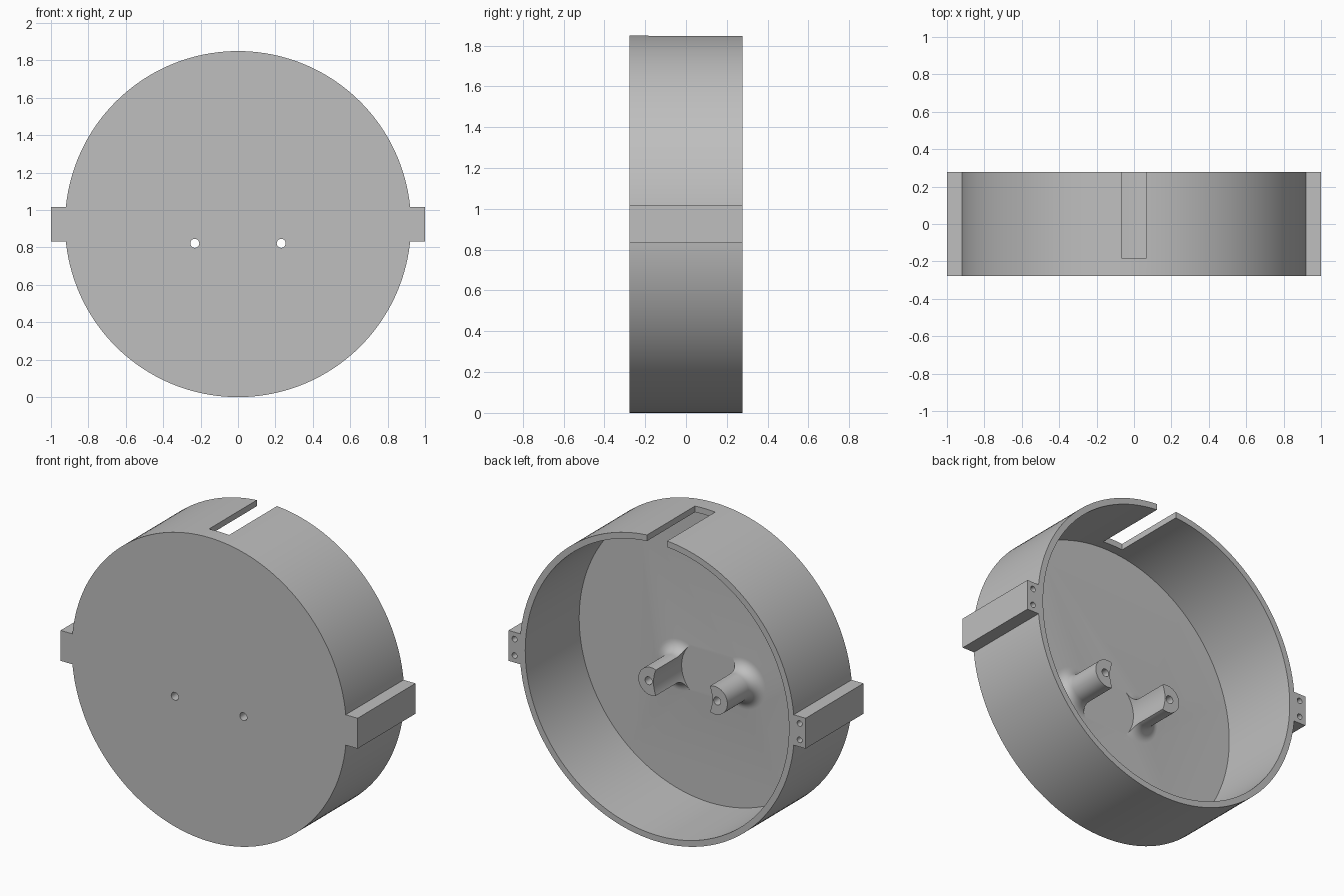
import bpy, bmesh, math
from mathutils import Matrix, Vector

if "Cube" in bpy.data.objects:
    bpy.data.objects.remove(bpy.data.objects["Cube"], do_unlink=True)

R, HALF, WALL = 0.925, 0.278, 0.037      # drum radius, half depth, wall thickness
FLOOR = -HALF + WALL                     # inner face of the front plate
POST_Z = 0.822

grey = bpy.data.materials.new("plain grey")
grey.use_nodes = True
grey.diffuse_color = (0.52, 0.52, 0.52, 1)
grey.node_tree.nodes["Principled BSDF"].inputs["Base Color"].default_value = grey.diffuse_color


def finish(bm, name):
    bmesh.ops.recalc_face_normals(bm, faces=bm.faces)
    mesh = bpy.data.meshes.new(name)
    bm.to_mesh(mesh)
    bm.free()
    mesh.materials.append(grey)
    obj = bpy.data.objects.new(name, mesh)
    bpy.context.collection.objects.link(obj)
    return obj


def lathe(name, profile, x, z, steps):
    """Turn (radius, y) points around an axis parallel to y."""
    bm = bmesh.new()
    rings = []
    for r, y in profile:
        ring = []
        for i in range(steps):
            a = 2 * math.pi * i / steps
            ring.append(bm.verts.new((x + r * math.cos(a), y, z + r * math.sin(a))))
        rings.append(ring)
    for a, b in zip(rings, rings[1:]):
        for i in range(steps):
            j = (i + 1) % steps
            bm.faces.new((a[i], a[j], b[j], b[i]))
    bm.faces.new(rings[0])
    bm.faces.new(rings[-1])
    return finish(bm, name)


def rod(name, r, y0, y1, x, z, steps=32):
    return lathe(name, [(r, y0), (r, y1)], x, z, steps)


def box(name, x0, x1, y0, y1, z0, z1):
    bm = bmesh.new()
    size = Matrix.Diagonal((x1 - x0, y1 - y0, z1 - z0, 1))
    mid = Matrix.Translation(Vector((x0 + x1, y0 + y1, z0 + z1)) / 2)
    bmesh.ops.create_cube(bm, size=1, matrix=mid @ size)
    return finish(bm, name)


def combine(target, tool, operation):
    """Apply a boolean and discard the tool object."""
    mod = target.modifiers.new("combine", 'BOOLEAN')
    mod.operation, mod.solver, mod.object = operation, 'EXACT', tool
    bpy.context.view_layer.objects.active = target
    bpy.ops.object.modifier_apply(modifier=mod.name)
    bpy.data.objects.remove(tool, do_unlink=True)


# Round drum, open at the back
housing = rod("housing", R, -HALF, HALF, 0, R, 160)

# Side lugs
for s in (-1, 1):
    x0, x1 = sorted((s * 0.8, s))
    combine(housing, box("lug", x0, x1, -HALF, HALF, R - 0.0925, R + 0.0925), 'UNION')

# Hollow interior and the slot in the top of the wall
combine(housing, rod("hollow", R - WALL, FLOOR, 0.5, 0, R, 160), 'DIFFERENCE')
combine(housing, box("slot", -0.068, 0.068, -0.183, 0.5, 1.7, 2), 'DIFFERENCE')

# Screw posts with flared feet, hollowed on the side facing the middle
POST_R, FLARE = 0.085, 0.07
for s in (-1, 1):
    profile = [(POST_R + FLARE, FLOOR - 0.018)]
    for i in range(9):
        a = math.pi / 2 * i / 8
        profile.append((POST_R + FLARE * (1 - math.sin(a)), FLOOR + FLARE * (1 - math.cos(a))))
    profile.append((POST_R, 0.03))
    post = lathe("post", profile, s * 0.215, POST_Z, 48)
    combine(post, rod("scoop", 0.198, -0.5, 0.5, 0, POST_Z, 96), 'DIFFERENCE')
    combine(housing, post, 'UNION')

# Screw holes: through the posts, and blind ones in the back of each lug
for s in (-1, 1):
    combine(housing, rod("post_hole", 0.024, -0.5, 0.5, s * 0.231, POST_Z, 24), 'DIFFERENCE')
    for dz in (-0.05, 0.05):
        combine(housing, rod("lug_hole", 0.017, 0.08, 0.5, s * 0.96, R + dz, 20), 'DIFFERENCE')

# Smooth curved walls, crisp edges
bpy.ops.object.select_all(action='DESELECT')
housing.select_set(True)
bpy.context.view_layer.objects.active = housing
bpy.ops.object.shade_smooth_by_angle(angle=math.radians(30))
